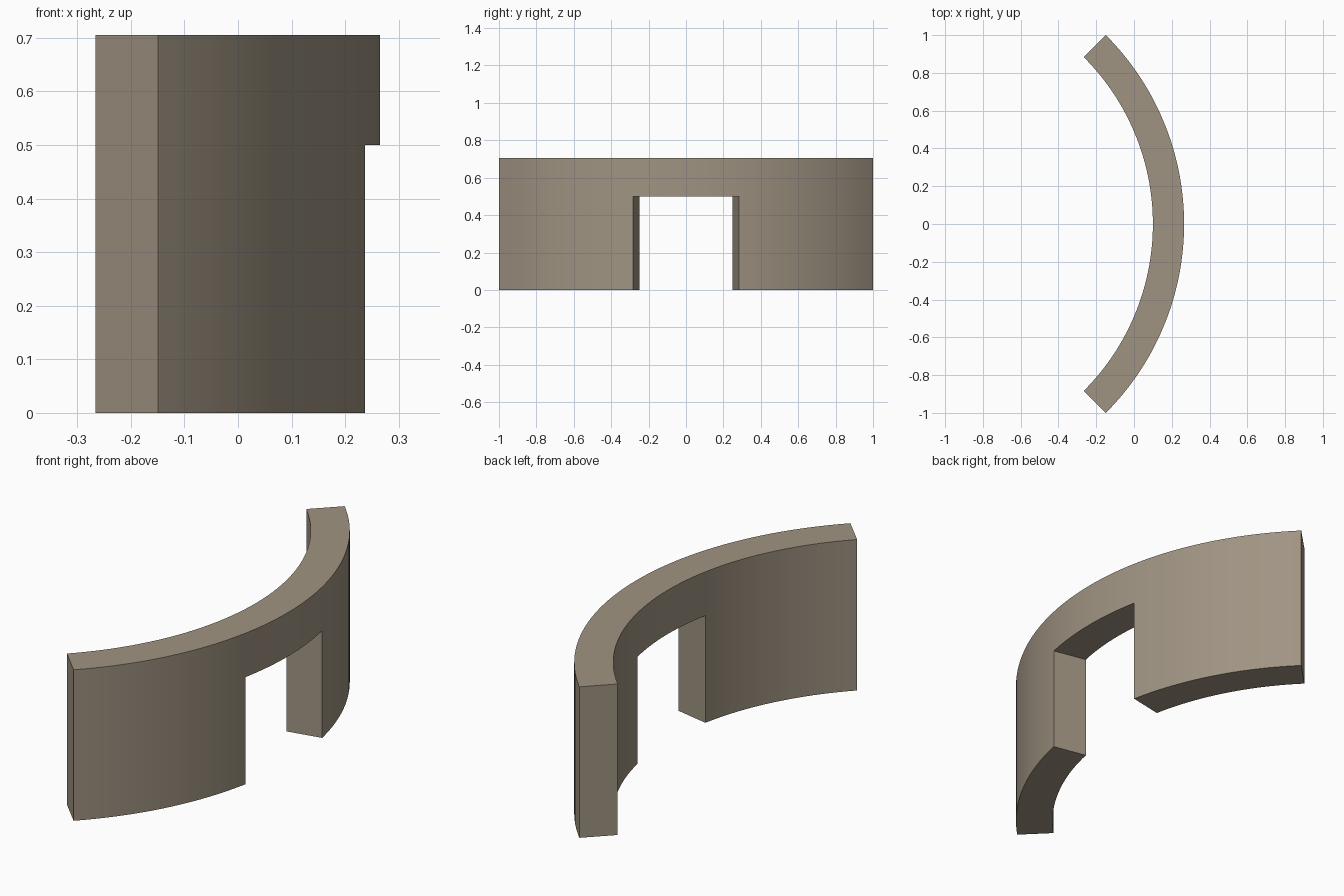
import bpy, bmesh, math

if "Cube" in bpy.data.objects:
    bpy.data.objects.remove(bpy.data.objects["Cube"])

CX, R_OUT, R_IN = -1.149, 1.4142, 1.249
HALF, GAP = math.radians(45), math.asin(0.2)
LEVELS = [0.0, 0.5, 0.705]
SIDE, MID = 24, 16

# angles along the arc: side wall, opening, side wall
angles = [-HALF + (HALF - GAP) * i / SIDE for i in range(SIDE)]
angles += [-GAP + 2 * GAP * i / MID for i in range(MID)]
angles += [GAP + (HALF - GAP) * i / SIDE for i in range(SIDE + 1)]
n = len(angles) - 1


def solid(i, k):
    """True where the wall has material; the doorway is left out."""
    if not (0 <= i < n and 0 <= k < 2):
        return False
    return k == 1 or not (SIDE <= i < SIDE + MID)


bm = bmesh.new()
cache = {}


def vert(i, k, r):
    if (i, k, r) not in cache:
        a = angles[i]
        cache[i, k, r] = bm.verts.new((CX + r * math.cos(a), r * math.sin(a), LEVELS[k]))
    return cache[i, k, r]


def face(*keys):
    bm.faces.new([vert(*key) for key in keys])


# curved wall with doorway: only outside faces of each solid cell
for i in range(n):
    for k in range(2):
        if not solid(i, k):
            continue
        j, t, o, q = i + 1, k + 1, R_OUT, R_IN
        face((i, k, o), (j, k, o), (j, t, o), (i, t, o))
        face((i, k, q), (i, t, q), (j, t, q), (j, k, q))
        if not solid(i, k + 1):
            face((i, t, q), (i, t, o), (j, t, o), (j, t, q))
        if not solid(i, k - 1):
            face((i, k, q), (j, k, q), (j, k, o), (i, k, o))
        if not solid(i - 1, k):
            face((i, k, q), (i, k, o), (i, t, o), (i, t, q))
        if not solid(i + 1, k):
            face((j, k, q), (j, t, q), (j, t, o), (j, k, o))
bmesh.ops.recalc_face_normals(bm, faces=bm.faces[:])

mesh = bpy.data.meshes.new("curved_wall")
bm.to_mesh(mesh)
bm.free()
wall = bpy.data.objects.new("curved_wall", mesh)
bpy.context.collection.objects.link(wall)

# warm grey stone
mat = bpy.data.materials.new("warm_grey_stone")
mat.diffuse_color = (0.35, 0.295, 0.225, 1)
mat.use_nodes = True
mat.node_tree.nodes["Principled BSDF"].inputs["Base Color"].default_value = mat.diffuse_color
mesh.materials.append(mat)

# smooth curve, sharp corners
bpy.context.view_layer.objects.active = wall
wall.select_set(True)
bpy.ops.object.shade_smooth_by_angle(angle=math.radians(30))
